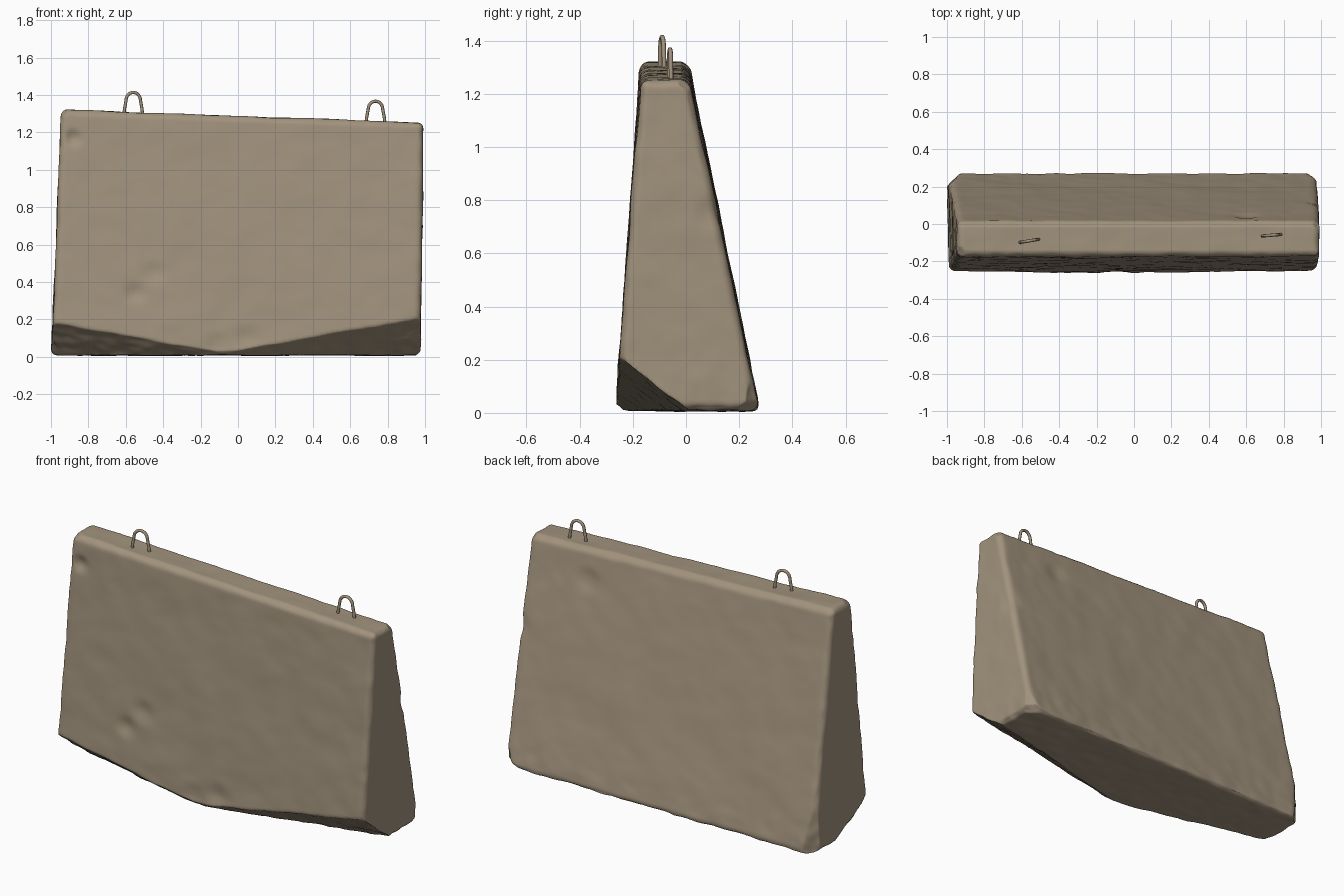
import bpy, bmesh, math
from mathutils import Vector, noise

if "Cube" in bpy.data.objects:
    bpy.data.objects.remove(bpy.data.objects["Cube"])

concrete = bpy.data.materials.new("weathered tan concrete")
concrete.diffuse_color = (0.36, 0.29, 0.205, 1)
concrete.use_nodes = True
concrete.node_tree.nodes["Principled BSDF"].inputs["Base Color"].default_value = concrete.diffuse_color


def lerp(a, b, t):
    return a + (b - a) * t


def finish(bm, name):
    me = bpy.data.meshes.new(name)
    bm.to_mesh(me)
    bm.free()
    for p in me.polygons:
        p.use_smooth = True
    ob = bpy.data.objects.new(name, me)
    bpy.context.collection.objects.link(ob)
    me.materials.append(concrete)
    return ob


# Concrete block: dense cube, rounded, tapered, chipped and roughened
bm = bmesh.new()
bmesh.ops.create_cube(bm, size=2)
bmesh.ops.subdivide_edges(bm, edges=bm.edges[:], cuts=75, use_grid_fill=True)
R = 0.035


def warp(t):  # crowd the grid towards the edges
    return lerp(t, math.sin(t * math.pi / 2), 0.6)


for v in bm.verts:
    u = Vector([warp(c) for c in v.co])
    w = (u.z + 1) / 2
    half = Vector((0.98, lerp(0.27, 0.093, w), 0.645))
    d = Vector([a * b for a, b in zip(u, half)])
    inner = Vector([max(-h + R, min(h - R, c)) for c, h in zip(d, half)])
    off = d - inner
    if off.length > 1e-6:
        d = inner + off.normalized() * R
    fx, fy, fz = [(c / h + 1) / 2 for c, h in zip(d, half)]
    x = lerp(lerp(-0.998, -0.945, fz), lerp(0.975, 0.993, fz), fx)
    y = lerp(lerp(-0.265, -0.172, w), lerp(0.276, 0.012, w), fy)
    z = lerp(0.008, lerp(1.322, 1.252, fx), fz)
    v.co = (x, y, z)

# Broken corners: (point on the break, outward direction)
chips = [
    ((-0.97, -0.15, 0.08), (-0.75, -0.2, -0.45)),
    ((-0.80, -0.245, 0.07), (-0.15, -0.65, -0.6)),
    ((-0.96, 0.235, 0.2), (-0.7, 0.7, 0.0)),
    ((0.955, 0.255, 0.1), (0.7, 0.7, -0.1)),
    ((0.95, -0.25, 0.05), (0.6, -0.6, -0.5)),
    ((0.95, 0.25, 0.04), (0.5, 0.5, -0.8)),
    ((0.05, -0.25, 0.035), (0.15, -0.6, -0.8)),
    ((-0.20, -0.25, 0.035), (-0.15, -0.6, -0.8)),
    ((-0.93, -0.16, 1.295), (-0.5, -0.4, 0.8)),
    ((0.97, 0.0, 1.235), (0.6, 0.4, 0.6)),
]
for p, n in chips:
    p, n = Vector(p), Vector(n).normalized()
    for v in bm.verts:
        k = (v.co - p).dot(n)
        if k > 0:
            v.co -= n * k

# Dents: centre, radius, depth
dents = [((-0.55, -0.24, 0.34), 0.07, 0.016), ((-0.45, -0.235, 0.45), 0.08, 0.012),
         ((-0.88, -0.185, 1.17), 0.06, 0.018), ((0.05, -0.25, 0.1), 0.09, 0.012),
         ((-0.1, -0.25, 0.06), 0.09, 0.012), ((-0.7, -0.25, 0.04), 0.1, 0.015),
         ((0.6, 0.06, 1.1), 0.09, 0.012), ((0.98, 0.1, 0.75), 0.08, 0.01)]
bm.normal_update()
normals = [v.normal.copy() for v in bm.verts]
for v, n in zip(bm.verts, normals):
    c = v.co.copy()
    low = max(0, 1 - c.z / 0.22)
    edge = min(1, 2.5 * (1 - max(abs(a) for a in n)))  # edges are rougher
    a = noise.noise(c * 3.1) * 0.004 + noise.noise(c * 8 + Vector((5, 2, 1))) * 0.003
    a += noise.noise(c * 17) * (0.001 + 0.003 * low + 0.004 * edge)
    a += noise.noise(c * 7 + Vector((1, 9, 4))) * 0.013 * low * edge
    for p, r, depth in dents:
        k = (c - Vector(p)).length / r
        if k < 1:
            a -= depth * (1 - k * k) ** 2
    v.co = c + n * a
    v.co.z = max(0.0, v.co.z)
    v.co.x = max(-1.0, min(1.0, v.co.x))
finish(bm, "concrete_block")


# Lifting loops: wire swept along a narrow arch
def lifting_loop(name, x, y, z, turn, height):
    cu = bpy.data.curves.new(name, "CURVE")
    cu.dimensions = "3D"
    cu.bevel_depth = 0.0085
    cu.bevel_resolution = 2
    cu.use_fill_caps = True
    rw = 0.039
    pts = [(-0.054, -0.04), (-0.047, 0.02)]
    for i in range(13):
        t = math.pi * (1 - i / 12)
        pts.append((rw * math.cos(t), height - 0.052 + 0.043 * math.sin(t)))
    pts += [(0.047, 0.02), (0.054, -0.04)]
    s = cu.splines.new("POLY")
    s.points.add(len(pts) - 1)
    for q, (px, pz) in zip(s.points, pts):
        q.co = (x + px * math.cos(turn), y + px * math.sin(turn), z + pz, 1)
    s.use_smooth = True
    cu.materials.append(concrete)
    ob = bpy.data.objects.new(name, cu)
    bpy.context.collection.objects.link(ob)


lifting_loop("left_lifting_loop", -0.56, -0.09, 1.308, 0.16, 0.115)
lifting_loop("right_lifting_loop", 0.735, -0.06, 1.262, 0.08, 0.114)
